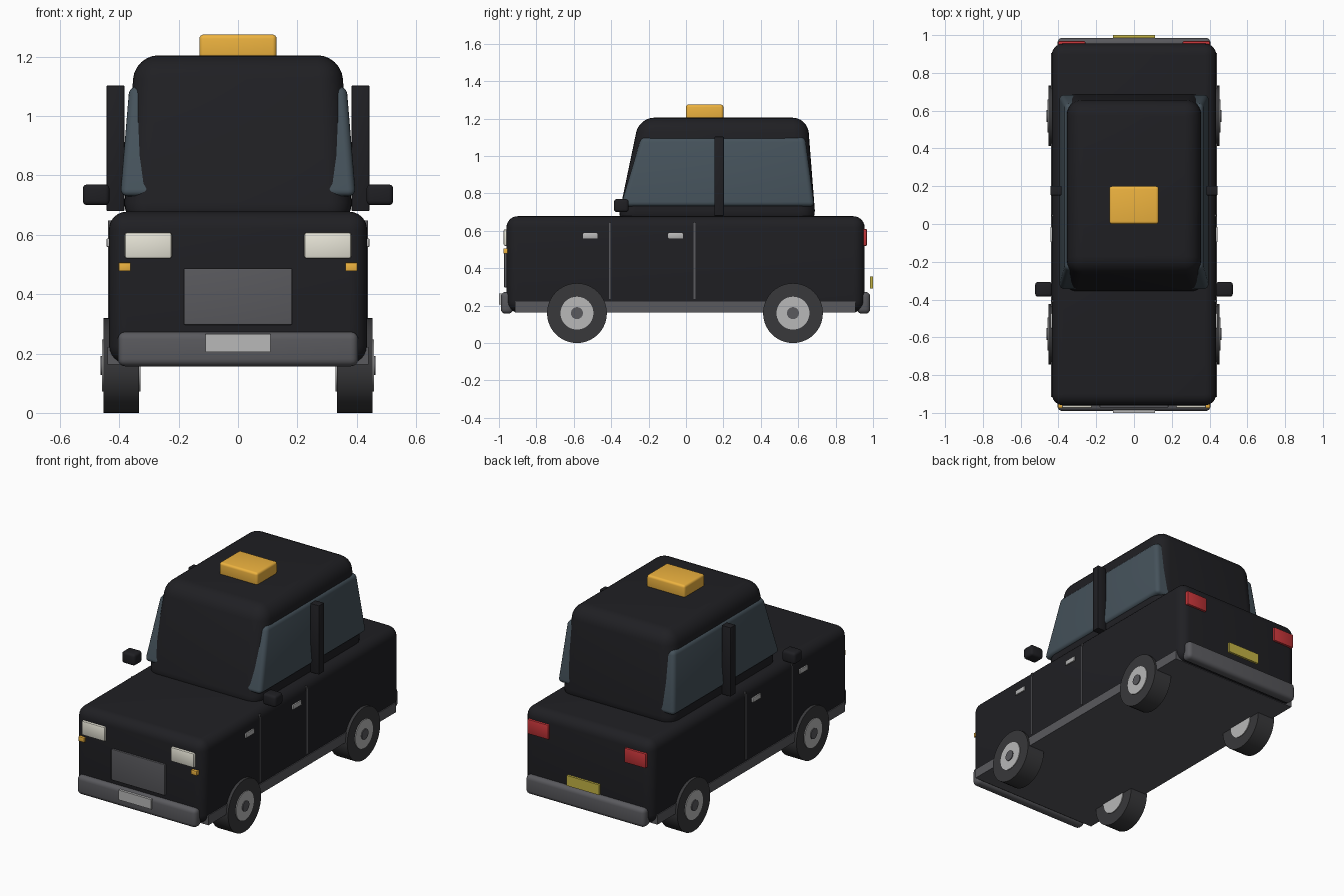
import bpy, bmesh, math
from mathutils import Matrix

if "Cube" in bpy.data.objects:
    bpy.data.objects.remove(bpy.data.objects["Cube"])


def material(name, r, g, b):
    m = bpy.data.materials.new(name)
    m.diffuse_color = (r, g, b, 1)
    m.use_nodes = True
    m.node_tree.nodes["Principled BSDF"].inputs["Base Color"].default_value = m.diffuse_color
    return m


BLACK = material("black_paint", 0.014, 0.014, 0.017)
GLASS = material("dark_glass", 0.06, 0.085, 0.105)
TRIM = material("dark_trim", 0.10, 0.10, 0.11)
RUBBER = material("rubber", 0.04, 0.04, 0.043)
METAL = material("metal", 0.48, 0.48, 0.48)
AMBER = material("amber", 0.85, 0.45, 0.05)
CREAM = material("lamp_cream", 0.8, 0.78, 0.68)
RED = material("red_lamp", 0.55, 0.035, 0.04)
YELLOW = material("yellow_plate", 0.55, 0.45, 0.06)


def finish(name, bm, mat):
    me = bpy.data.meshes.new(name)
    bm.to_mesh(me)
    bm.free()
    me.materials.append(mat)
    ob = bpy.data.objects.new(name, me)
    bpy.context.collection.objects.link(ob)
    bpy.ops.object.select_all(action='DESELECT')
    ob.select_set(True)
    bpy.context.view_layer.objects.active = ob
    bpy.ops.object.shade_smooth_by_angle(angle=math.radians(40))
    return ob


def box(name, x, y, z, mat, bevel=0.0, top_x=None, top_y=None, segs=4):
    """Box from (min, max) ranges; optional different ranges for its top."""
    bm = bmesh.new()
    bmesh.ops.create_cube(bm, size=1)
    for v in bm.verts:
        up = v.co.z > 0
        rx = top_x if up and top_x else x
        ry = top_y if up and top_y else y
        v.co = (rx[v.co.x > 0], ry[v.co.y > 0], z[up])
    if bevel:
        bmesh.ops.bevel(bm, geom=bm.edges[:], offset=bevel, segments=segs,
                        profile=0.5, affect='EDGES', clamp_overlap=True)
    return finish(name, bm, mat)


def pair(name, x, y, z, mat, bevel=0.0, segs=2):
    box(name + "_right", x, y, z, mat, bevel, segs=segs)
    box(name + "_left", (-x[1], -x[0]), y, z, mat, bevel, segs=segs)


def disc(name, radius, x, y, z, mat):
    bm = bmesh.new()
    bmesh.ops.create_cone(bm, cap_ends=True, segments=40, radius1=radius,
                          radius2=radius, depth=abs(x[1] - x[0]))
    bm.transform(Matrix.Translation(((x[0] + x[1]) / 2, y, z))
                 @ Matrix.Rotation(math.pi / 2, 4, 'Y'))
    finish(name, bm, mat)


# Body, floor with sills, cabin and side glazing
box("body", (-0.435, 0.435), (-0.96, 0.955), (0.165, 0.678), BLACK, 0.06, segs=6)
box("floor_sill", (-0.44, 0.44), (-0.915, 0.905), (0.163, 0.222), TRIM)
box("cabin", (-0.388, 0.388), (-0.37, 0.695), (0.63, 1.205), BLACK, 0.08,
    (-0.348, 0.348), (-0.25, 0.65), segs=6)
box("side_windows", (-0.397, 0.397), (-0.35, 0.687), (0.73, 1.10), GLASS, 0.025,
    (-0.366, 0.366), (-0.24, 0.637))
pair("door_pillar", (0.383, 0.443), (0.152, 0.202), (0.68, 1.103), BLACK, 0.003)

# Roof sign and mirrors
box("roof_sign", (-0.13, 0.13), (0.0, 0.2), (1.195, 1.275), AMBER, 0.014)
pair("mirror", (0.433, 0.523), (-0.385, -0.307), (0.70, 0.77), BLACK, 0.015, 3)

# Front lamps, grille, bumpers and plates
pair("headlight", (0.223, 0.382), (-0.975, -0.94), (0.52, 0.608), CREAM, 0.008)
pair("indicator", (0.362, 0.402), (-0.975, -0.93), (0.478, 0.506), AMBER, 0.002)
box("grille", (-0.182, 0.182), (-0.972, -0.94), (0.297, 0.487), TRIM, 0.004)
box("front_bumper", (-0.405, 0.405), (-0.99, -0.925), (0.157, 0.273), TRIM, 0.025)
box("rear_bumper", (-0.405, 0.405), (0.915, 0.985), (0.157, 0.273), TRIM, 0.025)
box("front_plate", (-0.11, 0.11), (-1.0, -0.985), (0.205, 0.265), METAL)
box("rear_plate", (-0.11, 0.11), (0.985, 1.0), (0.292, 0.355), YELLOW)
pair("tail_light", (0.258, 0.402), (0.93, 0.968), (0.52, 0.61), RED, 0.006)

# Door seams and handles
for label, y in (("front", -0.408), ("rear", 0.046)):
    pair(label + "_door_seam", (0.425, 0.438), (y - 0.005, y + 0.005), (0.235, 0.648), TRIM)
for label, y in (("front", -0.512), ("rear", -0.056)):
    pair(label + "_door_handle", (0.425, 0.443), (y - 0.04, y + 0.04), (0.559, 0.588), METAL, 0.003)

# Wheels
for end, y in (("front", -0.583), ("rear", 0.572)):
    for side, s in (("right", 1), ("left", -1)):
        tag = end + "_" + side
        disc(tag + "_tyre", 0.16, (s * 0.333, s * 0.453), y, 0.16, RUBBER)
        disc(tag + "_hub", 0.088, (s * 0.328, s * 0.458), y, 0.16, METAL)
        disc(tag + "_hub_cap", 0.032, (s * 0.44, s * 0.463), y, 0.16, TRIM)
